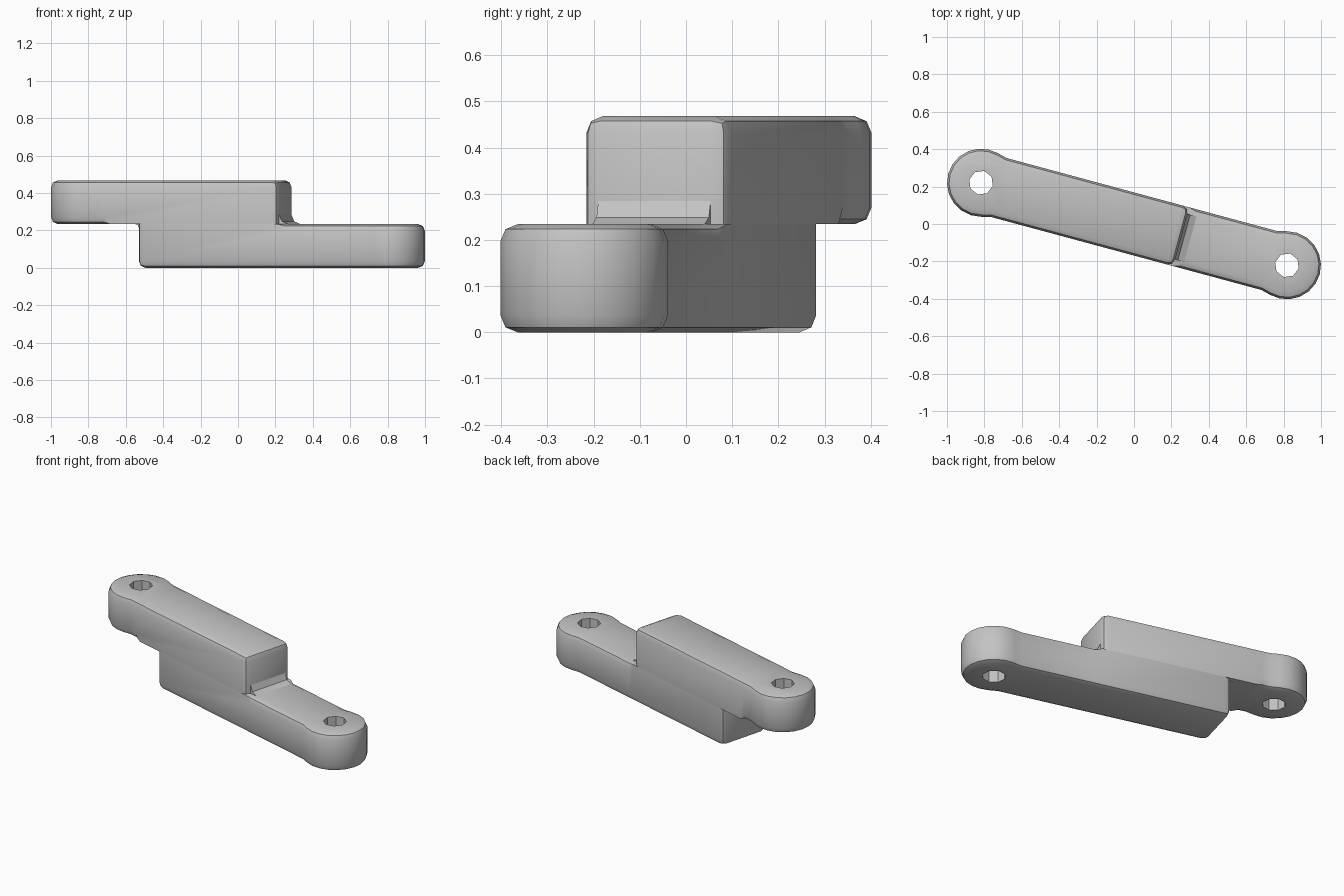
import bpy, bmesh
from math import sin, cos, radians, pi
from mathutils import Matrix

cube = bpy.data.objects.get("Cube")
if cube:
    bpy.data.objects.remove(cube)

H = 0.234            # thickness of one arm
HALF = 0.163         # half width of the bar
PIVOT, R = 0.847, 0.182
HOLE_R = 0.065
LOWER_END, UPPER_END = -0.515, -0.262

grey = bpy.data.materials.new("plain grey")
grey.use_nodes = True
colour = (0.55, 0.55, 0.55, 1)
grey.diffuse_color = colour
grey.node_tree.nodes["Principled BSDF"].inputs["Base Color"].default_value = colour

# Arms are built pointing along +x, then turned into place
YAW = Matrix.Rotation(radians(-15.1), 4, 'Z')
FLIP = Matrix.Translation((0, 0, 2 * H)) @ Matrix.Rotation(pi, 4, 'Y')


def add_object(name, bm):
    bmesh.ops.recalc_face_normals(bm, faces=bm.faces)
    mesh = bpy.data.meshes.new(name)
    bm.to_mesh(mesh)
    bm.free()
    obj = bpy.data.objects.new(name, mesh)
    bpy.context.collection.objects.link(obj)
    mesh.materials.append(grey)
    return obj


def prism(points, offset):
    bm = bmesh.new()
    face = bm.faces.new([bm.verts.new(p) for p in points])
    out = bmesh.ops.extrude_face_region(bm, geom=[face], use_keep_orig=True)
    bmesh.ops.translate(bm, vec=offset,
                        verts=[g for g in out["geom"] if isinstance(g, bmesh.types.BMVert)])
    bmesh.ops.recalc_face_normals(bm, faces=bm.faces)
    return bm


def finish(obj, place):
    obj.data.transform(YAW @ place)
    bpy.ops.object.select_all(action='DESELECT')
    obj.select_set(True)
    bpy.context.view_layer.objects.active = obj
    bpy.ops.object.shade_smooth_by_angle(angle=radians(40))


def make_arm(name, square_end, split, place):
    # Outline: square end, straight sides, slight neck, round eye
    side = [(square_end, HALF), (split, HALF), (0.75, HALF)]
    arc = [radians(105 - 17.5 * i) for i in range(13)]
    outline = [(x, -y, 0) for x, y in side]
    outline += [(PIVOT + R * cos(a), R * sin(a), 0) for a in reversed(arc)]
    outline += [(x, y, 0) for x, y in reversed(side)]
    bm = prism(outline, (0, 0, H))

    # Crease across the inner face, where its rounded rim begins
    cross = [v for v in bm.verts if abs(v.co.x - split) < 1e-4 and v.co.z > H / 2]
    bmesh.ops.connect_verts(bm, verts=cross)

    # Round the outer rim, the square end's corners and the free inner rim
    rounded = []
    for e in bm.edges:
        a, b = (v.co for v in e.verts)
        rim = abs(a.z - b.z) < 1e-4
        crease = all(abs(p.x - split) < 1e-4 for p in (a, b))
        outer = rim and a.z < H / 2
        corner = not rim and abs(a.x - square_end) < 1e-4
        inner = rim and a.z > H / 2 and not crease and min(a.x, b.x) > split - 1e-4
        if outer or corner or inner:
            rounded.append(e)
    bmesh.ops.bevel(bm, geom=rounded, offset=0.037, offset_type='OFFSET',
                    segments=2, profile=0.5, affect='EDGES', clamp_overlap=True)
    obj = add_object(name, bm)

    # Eight-sided pin hole
    hole = bmesh.new()
    bmesh.ops.create_cone(hole, cap_ends=True, segments=8, radius1=HOLE_R,
                          radius2=HOLE_R, depth=4 * H,
                          matrix=Matrix.Translation((PIVOT, 0, 0)))
    cutter = add_object("hole_cutter", hole)
    cutter.hide_render = True
    mod = obj.modifiers.new("pin_hole", 'BOOLEAN')
    mod.operation = 'DIFFERENCE'
    mod.solver = 'EXACT'
    mod.object = cutter
    bpy.context.view_layer.update()
    graph = bpy.context.evaluated_depsgraph_get()
    cut = bpy.data.meshes.new_from_object(obj.evaluated_get(graph))
    obj.modifiers.clear()
    obj.data = cut
    bpy.data.objects.remove(cutter)
    finish(obj, place)


def make_fillet(name, x, size, place):
    # Concave strip filling the inside corner of a step
    w = HALF - 0.037
    profile = [(-0.01, -0.01), (size, -0.01), (size, 0), (size * 0.3, size * 0.3),
               (0, size), (-0.01, size)]
    bm = prism([(x + u, -w, H + z) for u, z in profile], (0, 2 * w, 0))
    finish(add_object(name, bm), place)


IDENTITY = Matrix.Identity(4)
make_arm("lower_arm", LOWER_END, 0.3, IDENTITY)
make_arm("upper_arm", UPPER_END, 0.7, FLIP)
make_fillet("upper_step_fillet", -UPPER_END, 0.05, IDENTITY)
make_fillet("lower_step_fillet", -LOWER_END, 0.02, FLIP)
